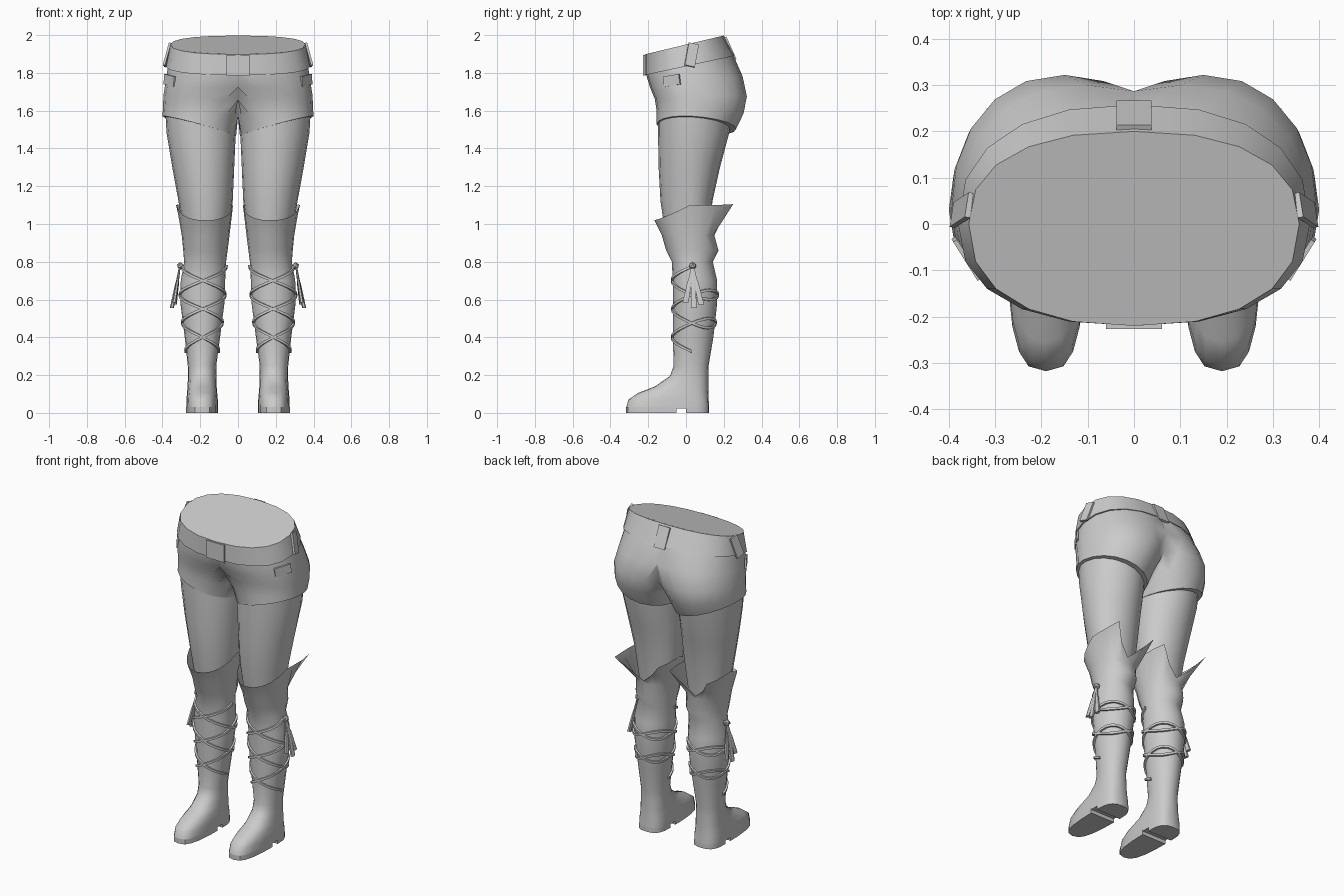
import bpy, bmesh, math
from mathutils import Vector, Matrix

if "Cube" in bpy.data.objects:
    bpy.data.objects.remove(bpy.data.objects["Cube"])

grey = bpy.data.materials.new("plain grey")
grey.diffuse_color = (0.6, 0.6, 0.6, 1)
grey.use_nodes = True
grey.node_tree.nodes["Principled BSDF"].inputs["Base Color"].default_value = grey.diffuse_color


def finish(name, bm, mirror=True, angle=40):
    bmesh.ops.recalc_face_normals(bm, faces=bm.faces)
    me = bpy.data.meshes.new(name)
    bm.to_mesh(me)
    bm.free()
    me.materials.append(grey)
    ob = bpy.data.objects.new(name, me)
    bpy.context.collection.objects.link(ob)
    bpy.ops.object.select_all(action='DESELECT')
    ob.select_set(True)
    bpy.context.view_layer.objects.active = ob
    bpy.ops.object.shade_smooth_by_angle(angle=math.radians(angle))
    if mirror:
        m = ob.modifiers.new("mirror", 'MIRROR')
        m.merge_threshold = 0.0005
    return ob


def loft(bm, rings, start=False, end=False):
    """Skin closed rings of points, with optional end caps."""
    vs = [[bm.verts.new(p) for p in r] for r in rings]
    n = len(vs[0])
    for a, b in zip(vs, vs[1:]):
        for i in range(n):
            j = (i + 1) % n
            bm.faces.new((a[i], a[j], b[j], b[i]))
    if start:
        bm.faces.new(vs[0])
    if end:
        bm.faces.new(vs[-1][::-1])


def spow(v, e):
    return math.copysign(abs(v) ** e, v)


def oval(a, cx, out, inn, yf, yb, e=1.0):
    """Point of an oval with separate outer/inner/front/back radii, kept at x >= 0."""
    c, s = spow(math.cos(a), e), spow(math.sin(a), e)
    cy = min(0.03, yf + 0.19) if yf > -0.2 else 0.0
    x = cx + (out if c > 0 else inn) * c
    return max(x, 0.0), cy + (yb - cy if s > 0 else cy - yf) * s


def ring(z, cx, out, inn, yf, yb, sx=0, sy=0, e=1.0, n=20):
    pts = []
    for i in range(n):
        x, y = oval(2 * math.pi * i / n, cx, out, inn, yf, yb, e)
        pts.append((x, y, z + sx * x + sy * y))
    return pts


def box(name, loc, size, rot=(0, 0, 0), mirror=False):
    bm = bmesh.new()
    r = Matrix.Rotation(rot[2], 4, 'Z') @ Matrix.Rotation(rot[1], 4, 'Y') @ Matrix.Rotation(rot[0], 4, 'X')
    bmesh.ops.create_cube(bm, size=1, matrix=Matrix.Translation(loc) @ r @ Matrix.Diagonal((*size, 1)))
    return finish(name, bm, mirror)


# shorts: half a pelvis splitting into one leg opening, mirrored
bm = bmesh.new()
loft(bm, [
    ring(1.950, 0.00, 0.350, 0.00, -0.215, 0.192, 0, 0.238, 0.85),
    ring(1.840, 0.02, 0.350, 0.10, -0.212, 0.250, 0, 0.220, 0.88),
    ring(1.745, 0.10, 0.285, 0.30, -0.190, 0.300, 0, 0.120, 0.90),
    ring(1.660, 0.15, 0.245, 0.25, -0.165, 0.322, 0.04, 0.03, 0.92),
    ring(1.570, 0.18, 0.217, 0.20, -0.155, 0.305, 0.12, -0.02, 0.95),
    ring(1.465, 0.20, 0.200, 0.19, -0.155, 0.265, 0.27, -0.06)], end=True)
seam = [f for f in bm.faces if all(abs(v.co.x) < 1e-4 for v in f.verts)]
bmesh.ops.delete(bm, geom=seam, context='FACES')
finish("shorts", bm)


# belt band and the flat closed waist
def full(z, rx, yf, yb, sy, n=20):
    pts = []
    for i in range(n):
        a = 2 * math.pi * i / n
        x, y = rx * spow(math.cos(a), 0.85), spow(math.sin(a), 0.85)
        y *= yb if y > 0 else -yf
        pts.append((x, y, z + sy * y))
    return pts


bm = bmesh.new()
loft(bm, [full(1.950, 0.345, -0.212, 0.19, 0.238), full(1.950, 0.357, -0.220, 0.200, 0.238),
          full(1.835, 0.380, -0.220, 0.258, 0.215), full(1.835, 0.360, -0.205, 0.240, 0.215)])
finish("belt", bm, False, 30)
bm = bmesh.new()
bm.faces.new([bm.verts.new(p) for p in full(1.9505, 0.347, -0.213, 0.191, 0.238)])
finish("waist_cap", bm, False)

# buckle, belt loops and pocket flaps
box("buckle", (0, -0.219, 1.84), (0.122, 0.016, 0.108))
box("back_belt_loop", (0, 0.235, 1.93), (0.075, 0.012, 0.13), (math.radians(24), 0, 0))
box("side_belt_loop", (0.372, 0.03, 1.895), (0.012, 0.055, 0.125),
    (math.radians(-13), math.radians(-13), math.radians(12)), True)
box("pocket_flap", (0.362, -0.075, 1.76), (0.10, 0.01, 0.055), (0, math.radians(-8), math.radians(58)), True)

# bare upper legs
bm = bmesh.new()
loft(bm, [
    ring(1.60, 0.195, 0.190, 0.180, -0.148, 0.245),
    ring(1.48, 0.190, 0.188, 0.178, -0.148, 0.228),
    ring(1.30, 0.183, 0.165, 0.163, -0.145, 0.180),
    ring(1.12, 0.173, 0.142, 0.145, -0.135, 0.140),
    ring(0.92, 0.170, 0.115, 0.115, -0.105, 0.120)])
finish("upper_leg", bm)

# boot: z, centre, outer, inner, front, back, squareness
BOOT = [
    (0.940, 0.175, 0.123, 0.130, -0.128, 0.150, 1.0),
    (0.860, 0.175, 0.115, 0.120, -0.105, 0.172, 1.0),
    (0.800, 0.180, 0.105, 0.117, -0.075, 0.142, 1.0),
    (0.700, 0.185, 0.118, 0.117, -0.070, 0.165, 1.0),
    (0.580, 0.185, 0.120, 0.113, -0.068, 0.165, 1.0),
    (0.400, 0.188, 0.094, 0.093, -0.070, 0.145, 1.0),
    (0.250, 0.190, 0.076, 0.075, -0.065, 0.120, 0.95),
    (0.195, 0.190, 0.075, 0.075, -0.085, 0.118, 0.9),
    (0.140, 0.190, 0.077, 0.077, -0.165, 0.118, 0.85),
    (0.105, 0.190, 0.080, 0.080, -0.255, 0.118, 0.75),
    (0.070, 0.190, 0.083, 0.083, -0.305, 0.120, 0.7),
    (0.022, 0.190, 0.084, 0.084, -0.318, 0.123, 0.68)]


def boot_ring(k):
    z, cx, o, i, f, b, e = BOOT[k]
    return ring(z, cx, o, i, f, b, e=e)


# flared cuff with two rear points and a notch between them
tip = {0: (0.325, 0.02, 1.10), 1: (0.328, 0.08, 1.10), 2: (0.328, 0.16, 1.10), 3: (0.318, 0.25, 1.105),
       4: (0.25, 0.19, 1.02), 5: (0.18, 0.16, 0.96), 6: (0.11, 0.18, 1.02), 7: (0.04, 0.22, 1.10),
       8: (0.028, 0.14, 1.10), 9: (0.028, 0.07, 1.10), 10: (0.026, 0.02, 1.10)}
cuff = [tip.get(i, (x, y, 1.02 + 0.08 * (1 - abs(math.sin(math.pi * i / 10))) ** 1.2))
        for i, (x, y, z) in enumerate(ring(1.02, 0.17, 0.150, 0.143, -0.168, 0.2))]
bm = bmesh.new()
loft(bm, [cuff] + [boot_ring(k) for k in range(len(BOOT))], end=True)
finish("boot", bm, angle=50)

# front sole and heel follow the boot outline, leaving an arch between
foot = [Vector(p) for p in boot_ring(-1)]
for name, lo, hi in (("sole", -1, -0.05), ("heel", 0.0, 1)):
    bm = bmesh.new()
    loft(bm, [[(p.x, min(max(p.y, lo), hi), z) for p in foot] for z in (0.03, 0)], end=True)
    bmesh.ops.remove_doubles(bm, verts=bm.verts, dist=1e-5)
    finish(name, bm)


def boot_point(z, a, grow):
    """Point on the boot surface at a height and angle, pushed out."""
    for p, q in zip(BOOT, BOOT[1:]):
        if p[0] >= z >= q[0]:
            t = (p[0] - z) / (p[0] - q[0])
            _, cx, o, i, f, b, e = [u + (v - u) * t for u, v in zip(p, q)]
            x, y = oval(a, cx, o + grow, i + grow, f - grow, b + grow, e)
            return Vector((x, y, z))


# crossed laces: each drops across the front and runs nearly level behind
bm = bmesh.new()
for side in (0, 1):
    rings = []
    for k in range(61):
        t = k / 12
        half, u = min(int(t), 4), t - min(int(t), 4)
        fronts = (half + 1) // 2
        z = 0.775 - 0.15 * (fronts + (u if half % 2 == 0 else 0))
        if half % 2:
            z += 0.025 * math.sin(2 * math.pi * u)
        a = -math.pi * t if side == 0 else math.pi + math.pi * t
        rings.append([boot_point(z + dz, a, g) for g, dz in
                      ((-0.004, -0.008), (0.010, -0.007), (0.010, 0.007), (-0.004, 0.008))])
    loft(bm, rings, True, True)
finish("laces", bm, angle=50)

# knot and hanging tassels on the outer side
bm = bmesh.new()
bmesh.ops.create_icosphere(bm, subdivisions=1, radius=0.02, matrix=Matrix.Translation((0.305, 0.035, 0.778)))
ends = [(0.338, -0.002, 0.585), (0.350, 0.042, 0.555), (0.335, 0.080, 0.575)]
for end in ends:
    top, low = Vector((0.307, 0.035, 0.78)), Vector(end)
    rings = []
    for t, r in ((0, 0.007), (0.35, 0.009), (0.45, 0.013), (1, 0.018)):
        c = top.lerp(low, t)
        rings.append([c + Vector((0.6 * r * math.cos(a), r * math.sin(a), 0))
                      for a in [math.pi * j / 3 for j in range(6)]])
    loft(bm, rings, True, True)
finish("tassels", bm)
